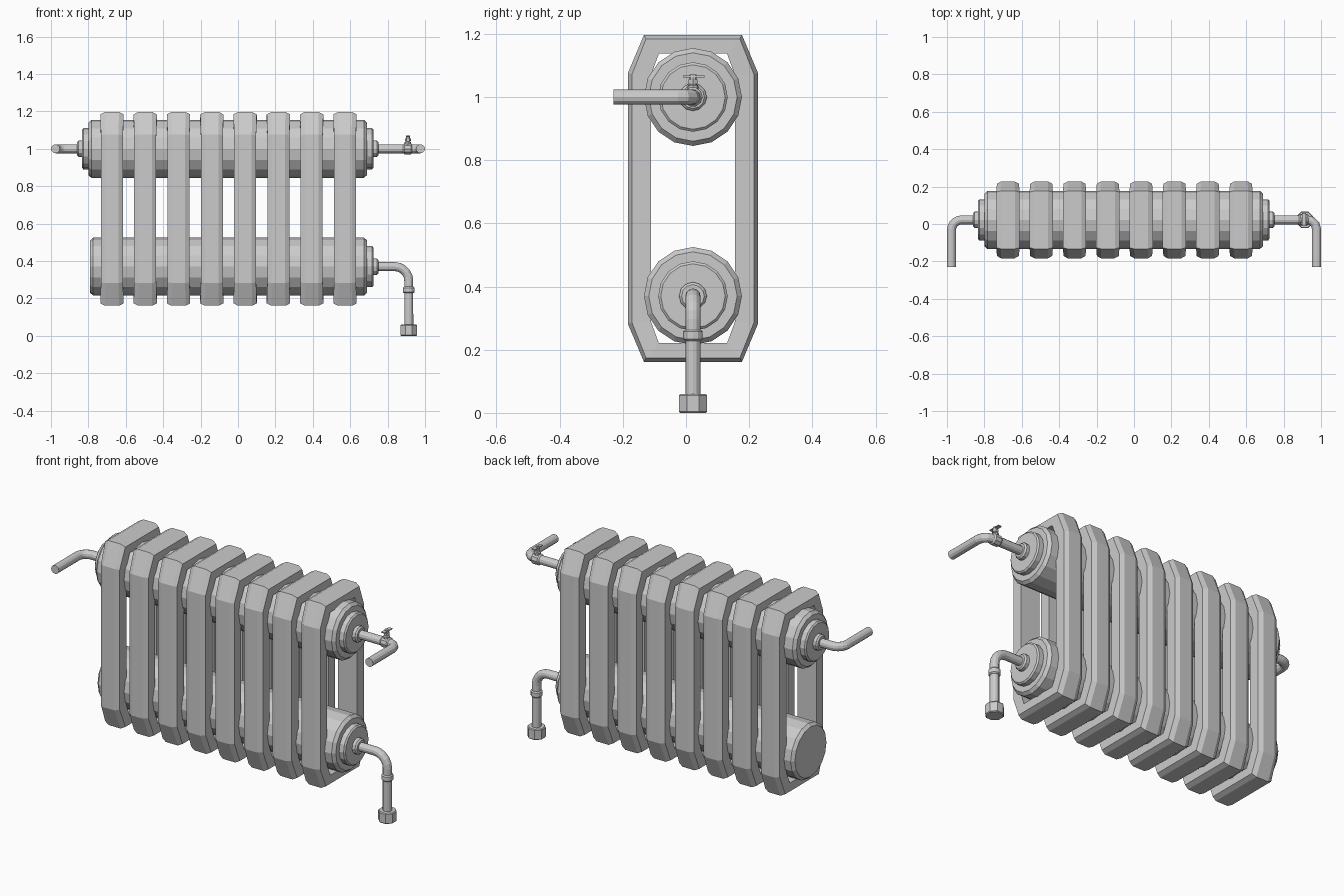
import bpy, bmesh, math
from mathutils import Vector

if "Cube" in bpy.data.objects:
    bpy.data.objects.remove(bpy.data.objects["Cube"])

AY = 0.022             # y of both header axes
ZT, ZB = 1.0, 0.37     # heights of the upper and lower headers
R = 0.024              # pipe radius


def to_object(name, bm):
    bmesh.ops.recalc_face_normals(bm, faces=bm.faces)
    me = bpy.data.meshes.new(name)
    bm.to_mesh(me)
    bm.free()
    ob = bpy.data.objects.new(name, me)
    bpy.context.collection.objects.link(ob)
    return ob


def lathe(name, profile, origin, axis='x', sides=16, turn=0.0):
    """Capped solid of revolution; profile = [(position, radius), ...]"""
    bm = bmesh.new()
    rings = []
    for t, r in profile:
        ring = []
        for i in range(sides):
            a = 2 * math.pi * i / sides + turn
            c, s = r * math.cos(a), r * math.sin(a)
            p = (t, c, s) if axis == 'x' else (c, s, t)
            ring.append(bm.verts.new(Vector(origin) + Vector(p)))
        rings.append(ring)
    for a, b in zip(rings, rings[1:]):
        for i in range(sides):
            j = (i + 1) % sides
            bm.faces.new((a[i], a[j], b[j], b[i]))
    bm.faces.new(rings[0])
    bm.faces.new(rings[-1])
    return to_object(name, bm)


def pipe(name, start, corner, end, bend, steps=5):
    """Round pipe with one rounded corner"""
    s, c, e = Vector(start), Vector(corner), Vector(end)
    u, v = (s - c).normalized(), (e - c).normalized()
    pts = [s]
    for i in range(steps + 1):
        a = math.pi / 2 * i / steps
        pts.append(c + u * bend * (1 - math.sin(a)) + v * bend * (1 - math.cos(a)))
    pts.append(e)
    cu = bpy.data.curves.new(name, 'CURVE')
    cu.dimensions = '3D'
    cu.bevel_depth = R
    cu.bevel_resolution = 4
    cu.use_fill_caps = True
    sp = cu.splines.new('POLY')
    sp.use_smooth = False
    sp.points.add(len(pts) - 1)
    for q, p in zip(sp.points, pts):
        q.co = (*p, 1)
    ob = bpy.data.objects.new(name, cu)
    bpy.context.collection.objects.link(ob)
    bpy.ops.object.select_all(action='DESELECT')
    ob.select_set(True)
    bpy.context.view_layer.objects.active = ob
    bpy.ops.object.convert(target='MESH')


def octagon(a, b):
    """Eight corners from two corner points mirrored in y and z"""
    return [a, b, (b[0], -b[1]), (a[0], -a[1]), (-a[0], -a[1]),
            (-b[0], -b[1]), (-b[0], b[1]), (-a[0], a[1])]


def fin(name, x):
    """Elongated octagonal frame with a chamfered outer rim"""
    e = 0.013
    outer = octagon((0.155, 0.518), (0.206, 0.397))
    rim = octagon((0.155 - e * 0.5, 0.518 - e), (0.206 - e, 0.397 - e * 0.3))
    inner = octagon((0.108, 0.458), (0.133, 0.39))
    loops = [(inner, -0.06), (rim, -0.06), (outer, -0.036),
             (outer, 0.036), (rim, 0.06), (inner, 0.06)]
    bm = bmesh.new()
    rings = []
    for loop, w in loops:
        rings.append([bm.verts.new((x + w * (1.04 if abs(z) > 0.43 else 0.98),
                                    AY + y, 0.679 + z)) for y, z in loop])
    for k in range(6):
        a, b = rings[k], rings[(k + 1) % 6]
        for i in range(8):
            j = (i + 1) % 8
            bm.faces.new((a[i], a[j], b[j], b[i]))
    to_object(name, bm)


# Eight radiator fins
for i in range(8):
    fin(f"fin_{i + 1}", -0.674 + 0.178 * i)

# Horizontal header tubes
for name, z, left in (("upper_header", ZT, -0.80), ("lower_header", ZB, -0.79)):
    lathe(name, [(left, 0.14), (left + 0.016, 0.155), (0.674, 0.155), (0.69, 0.14)],
          (0, AY, z))

# Stepped end caps
cap = [(0.68, 0.11), (0.717, 0.11), (0.724, 0.102)]
hub = [(0.715, 0.044), (0.742, 0.044), (0.75, 0.036)]
for name, z, s in (("upper_right", ZT, 1), ("lower_right", ZB, 1), ("upper_left", ZT, -1)):
    off = 0 if s > 0 else -0.11
    lathe(name + "_cap", [(off + s * t, r) for t, r in cap], (0, AY, z))
    lathe(name + "_hub", [(off + s * t, r) for t, r in hub], (0, AY, z), sides=12)

# Connecting pipes
pipe("left_pipe", (-0.85, AY, ZT), (-0.976, AY, ZT), (-0.976, -0.23, ZT), 0.055)
pipe("right_pipe", (0.74, AY, ZT), (0.976, AY, ZT), (0.976, -0.23, ZT), 0.05, 3)
pipe("drain_pipe", (0.74, AY, ZB), (0.913, AY, ZB), (0.913, AY, 0.05), 0.075)

# Drain collar and foot nut
lathe("drain_collar", [(0.228, 0.025), (0.234, 0.031), (0.257, 0.031), (0.263, 0.025)],
      (0.913, AY, 0), 'z', 12)
lathe("foot_nut", [(0, 0.044), (0.004, 0.048), (0.055, 0.048), (0.06, 0.044)],
      (0.913, AY, 0), 'z', 8, math.pi / 8)

# Valve: body, stem, nut and lever
lathe("valve_body", [(0.882, 0.024), (0.89, 0.031), (0.925, 0.031), (0.933, 0.024)],
      (0, AY, ZT), 'x', 10)
lathe("valve_stem", [(1.0, 0.018), (1.036, 0.018), (1.04, 0.011), (1.072, 0.011)],
      (0.908, AY, 0), 'z', 8)
lathe("valve_nut", [(1.042, 0.016), (1.056, 0.016)], (0.908, AY, 0), 'z', 6)
bm = bmesh.new()
bmesh.ops.create_cube(bm, size=1)
bmesh.ops.scale(bm, vec=(0.022, 0.068, 0.005), verts=bm.verts)
bmesh.ops.translate(bm, vec=(0.908, 0.024, 1.065), verts=bm.verts)
to_object("valve_lever", bm)
